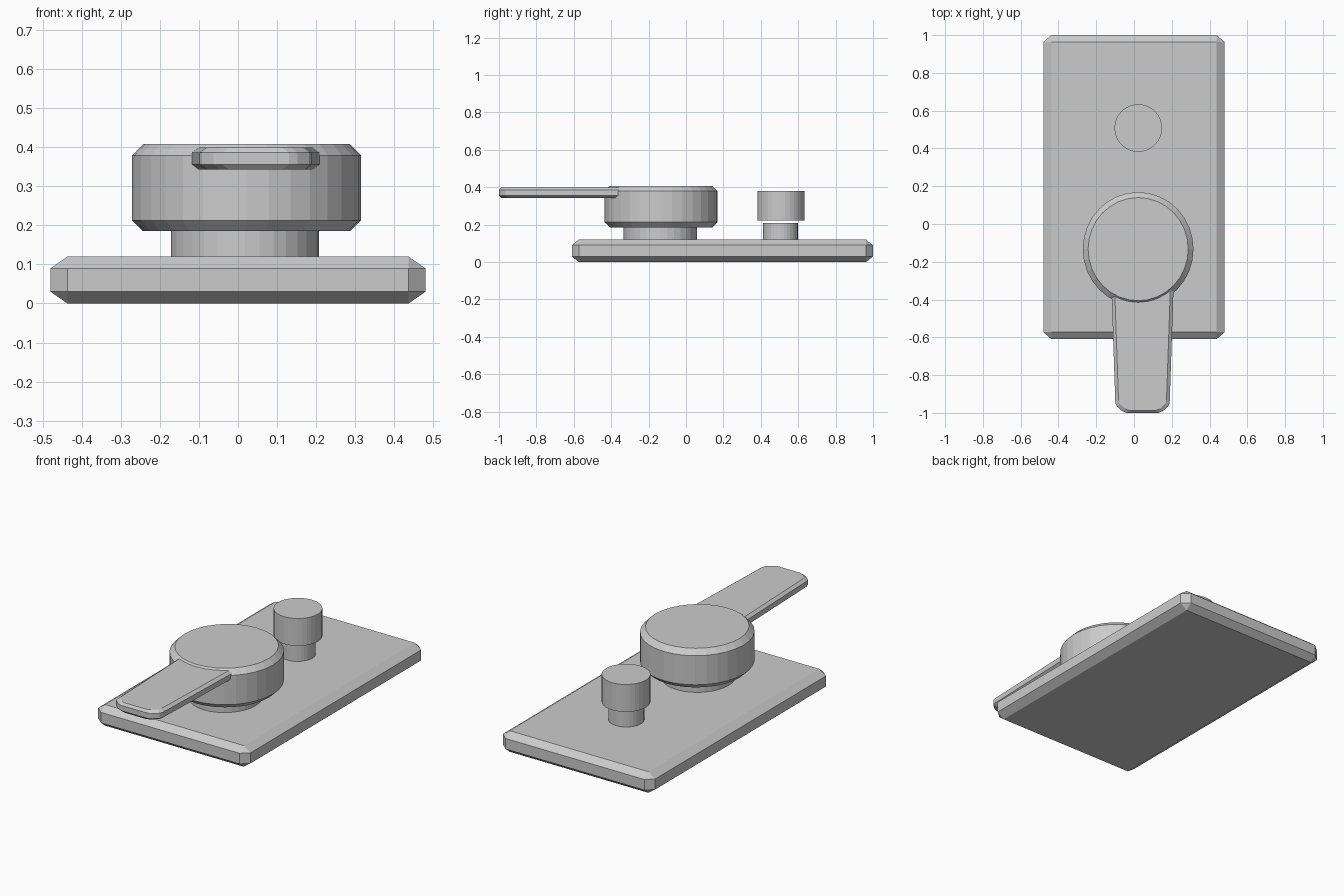
import bpy, bmesh, math

if "Cube" in bpy.data.objects:
    bpy.data.objects.remove(bpy.data.objects["Cube"])


def loft(name, rings):
    """Skin a stack of equal-length rings and cap both ends."""
    bm = bmesh.new()
    rows = [[bm.verts.new(p) for p in ring] for ring in rings]
    n = len(rows[0])
    for a, b in zip(rows, rows[1:]):
        for i in range(n):
            j = (i + 1) % n
            bm.faces.new((a[i], a[j], b[j], b[i]))
    bm.faces.new(rows[0][::-1])
    bm.faces.new(rows[-1])
    bmesh.ops.recalc_face_normals(bm, faces=bm.faces)
    mesh = bpy.data.meshes.new(name)
    bm.to_mesh(mesh)
    bm.free()
    ob = bpy.data.objects.new(name, mesh)
    bpy.context.collection.objects.link(ob)
    return ob


def turned(name, cx, cy, profile, stretch=1.0, sides=32):
    """Round part from (radius, z) pairs, slightly stretched along y."""
    angles = [2 * math.pi * i / sides for i in range(sides)]
    return loft(name, [[(cx + r * math.cos(a), cy + r * stretch * math.sin(a), z)
                        for a in angles] for r, z in profile])


# Back plate: bevelled cube, stretched so the chamfer stretches with it
bm = bmesh.new()
bmesh.ops.create_cube(bm, size=2)
for v in bm.verts:
    v.co.x *= 0.48 / 0.043
    v.co.y *= 0.805 / 0.037
    v.co.z *= 0.06 / 0.03
bmesh.ops.bevel(bm, geom=bm.edges[:], offset=1, offset_type='OFFSET',
                segments=1, affect='EDGES')
for v in bm.verts:
    v.co = (v.co.x * 0.043, v.co.y * 0.037 + 0.195, v.co.z * 0.03 + 0.06)
mesh = bpy.data.meshes.new("back_plate")
bm.to_mesh(mesh)
bm.free()
bpy.context.collection.objects.link(bpy.data.objects.new("back_plate", mesh))

# Large dial on its stem
turned("dial_stem", 0.018, -0.138, [(0.19, 0.11), (0.19, 0.195)], 1.03)
turned("dial", 0.022, -0.133,
       [(0.265, 0.185), (0.293, 0.213), (0.293, 0.379), (0.265, 0.408)], 1.03)

# Small knob floating just above its stem
turned("small_knob_stem", 0.0225, 0.505, [(0.093, 0.11), (0.093, 0.209)])
turned("small_knob", 0.0225, 0.508, [(0.126, 0.223), (0.126, 0.379)])

# Lever: tapered outline with rounded tip, chamfered top and bottom
LEVER_X = 0.045


def lever_ring(inset, z):
    half = [(0.164, -0.35), (0.144, -0.945), (0.137, -0.965),
            (0.108, -0.99), (0.085, -1.0)]
    half = [(x - inset, y + (inset * 0.7 if y < -0.9 else 0)) for x, y in half]
    return ([(LEVER_X + x, y, z) for x, y in half] +
            [(LEVER_X - x, y, z) for x, y in reversed(half)])


loft("lever", [lever_ring(0.017, 0.343), lever_ring(0, 0.356),
               lever_ring(0, 0.386), lever_ring(0.017, 0.399)])
